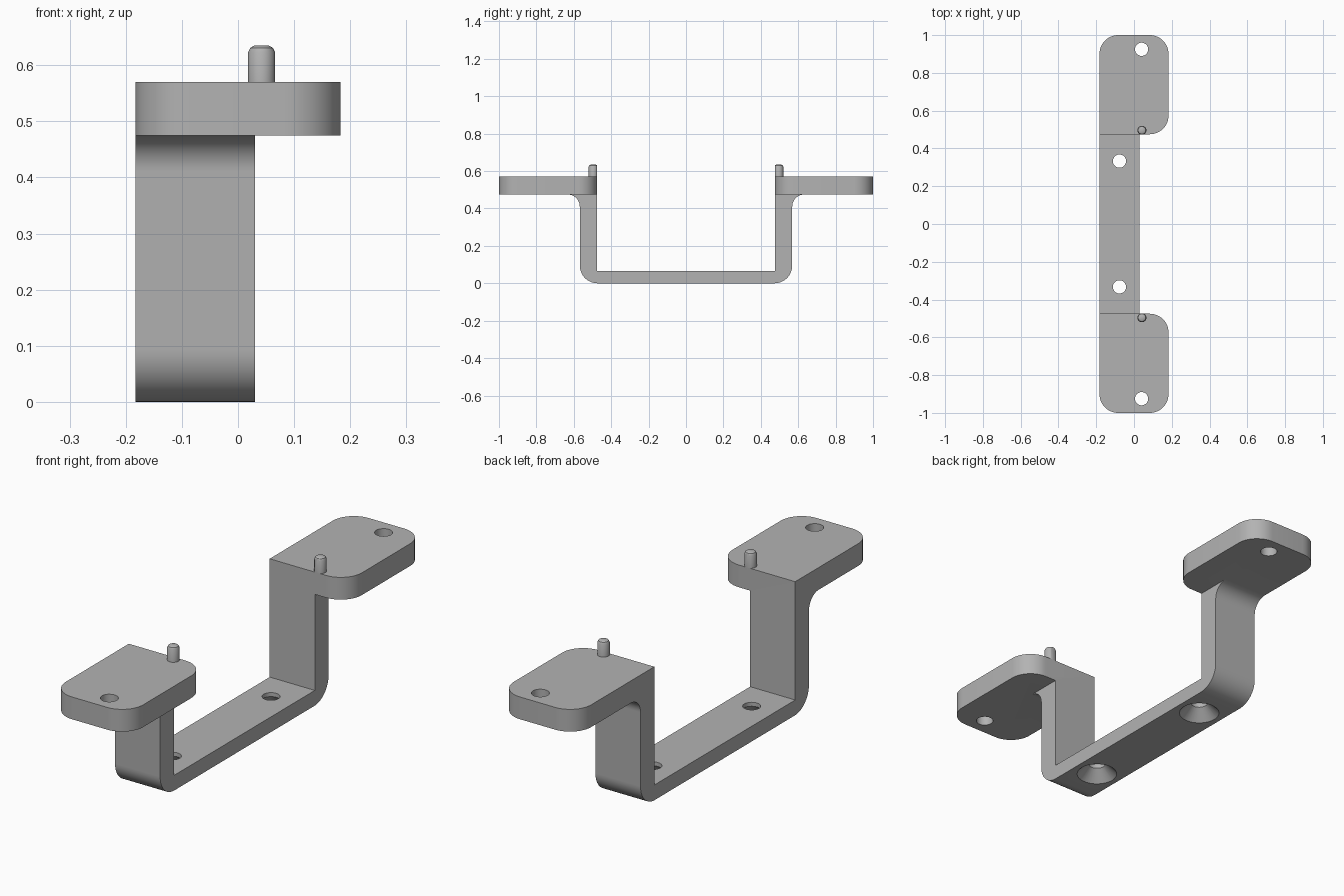
import bpy, bmesh
from math import sin, cos, pi, radians
from mathutils import Vector

if "Cube" in bpy.data.objects:
    bpy.data.objects.remove(bpy.data.objects["Cube"])

LEFT, RIGHT, STRAP_RIGHT = -0.183, 0.183, 0.03
INNER, WALL, END = 0.475, 0.568, 1.0
BASE_TOP, PAD_LOW, PAD_TOP = 0.065, 0.475, 0.57
PIN_X, PIN_Y, PIN_R, PIN_TOP = 0.042, 0.496, 0.024, 0.635

grey = bpy.data.materials.new("plain_grey")
grey.use_nodes = True
colour = (0.45, 0.45, 0.45, 1)
grey.diffuse_color = colour
grey.node_tree.nodes["Principled BSDF"].inputs["Base Color"].default_value = colour


def arc(cx, cy, r, start, steps=12, sweep=90):
    return [(cx + r * cos(radians(start + sweep * i / steps)),
             cy + r * sin(radians(start + sweep * i / steps))) for i in range(steps + 1)]


def make_object(name, bm):
    bmesh.ops.recalc_face_normals(bm, faces=bm.faces)
    mesh = bpy.data.meshes.new(name)
    bm.to_mesh(mesh)
    bm.free()
    mesh.materials.append(grey)
    obj = bpy.data.objects.new(name, mesh)
    bpy.context.collection.objects.link(obj)
    return obj


def extrude(name, points, offset):
    bm = bmesh.new()
    face = bm.faces.new([bm.verts.new(p) for p in points])
    new = bmesh.ops.extrude_face_region(bm, geom=[face])["geom"]
    bmesh.ops.translate(bm, vec=offset, verts=[v for v in new if isinstance(v, bmesh.types.BMVert)])
    return make_object(name, bm)


def lathe(name, profile, x, y, steps=32):
    """Stack rings of (radius, height) into a closed turned solid."""
    bm = bmesh.new()
    rings = [[bm.verts.new((x + r * cos(2 * pi * i / steps), y + r * sin(2 * pi * i / steps), z))
              for i in range(steps)] for r, z in profile]
    for a, b in zip(rings, rings[1:]):
        for i in range(steps):
            j = (i + 1) % steps
            bm.faces.new((a[i], a[j], b[j], b[i]))
    bm.faces.new(rings[0])
    bm.faces.new(rings[-1])
    return make_object(name, bm)


def combine(target, tool, operation):
    mod = target.modifiers.new(operation.title(), "BOOLEAN")
    mod.operation, mod.solver, mod.object = operation, "EXACT", tool
    bpy.context.view_layer.objects.active = target
    bpy.ops.object.modifier_apply(modifier=mod.name)
    bpy.data.objects.remove(tool)


def smooth(obj):
    bpy.ops.object.select_all(action="DESELECT")
    obj.select_set(True)
    bpy.context.view_layer.objects.active = obj
    bpy.ops.object.shade_smooth_by_angle(angle=radians(30))


# U-shaped strap with rounded outer bends and flared upper ends
bend, flare = 0.095, 0.065
half = arc(WALL - bend, bend, bend, -90)
half += arc(WALL + flare, PAD_LOW - flare, flare, 180, sweep=-90)
half += [(INNER, PAD_LOW), (INNER, BASE_TOP)]
outline = half + [(-y, z) for y, z in reversed(half)]
bracket = extrude("bracket", [(LEFT, y, z) for y, z in outline], Vector((STRAP_RIGHT - LEFT, 0, 0)))

# Mounting pads: three rounded corners, one square inner corner
r = 0.1
pad_outline = [(LEFT, INNER)] + arc(RIGHT - r, INNER + r, r, -90) \
    + arc(RIGHT - r, END - r, r, 0) + arc(LEFT + r, END - r, r, 90)
for side in (-1, 1):
    pad = extrude("pad", [(x, side * y, PAD_LOW) for x, y in pad_outline],
                  Vector((0, 0, PAD_TOP - PAD_LOW)))
    combine(bracket, pad, "UNION")

# Pad holes and countersunk base holes
for side in (-1, 1):
    combine(bracket, lathe("pad_hole", [(0.035, 0.4), (0.035, 0.7)], 0.04, side * 0.925), "DIFFERENCE")
    sink = [(0.093, -0.01), (0.035, 0.048), (0.035, 0.1)]
    combine(bracket, lathe("base_hole", sink, -0.077, side * 0.333), "DIFFERENCE")
smooth(bracket)

# Locating pins, trimmed flush with the inner faces of the pads
for side, name in ((-1, "front_pin"), (1, "back_pin")):
    shape = [(PIN_R, PAD_TOP - 0.01), (PIN_R, PIN_TOP - 0.012),
             (PIN_R - 0.004, PIN_TOP - 0.004), (PIN_R - 0.011, PIN_TOP)]
    pin = lathe(name, shape, PIN_X, side * PIN_Y)
    bm = bmesh.new()
    bm.from_mesh(pin.data)
    cut = bmesh.ops.bisect_plane(bm, geom=bm.verts[:] + bm.edges[:] + bm.faces[:],
                                 plane_co=(0, side * INNER, 0), plane_no=(0, -side, 0), clear_outer=True)
    bmesh.ops.holes_fill(bm, edges=[e for e in bm.edges if e.is_boundary])
    bmesh.ops.recalc_face_normals(bm, faces=bm.faces)
    bm.to_mesh(pin.data)
    bm.free()
    smooth(pin)
